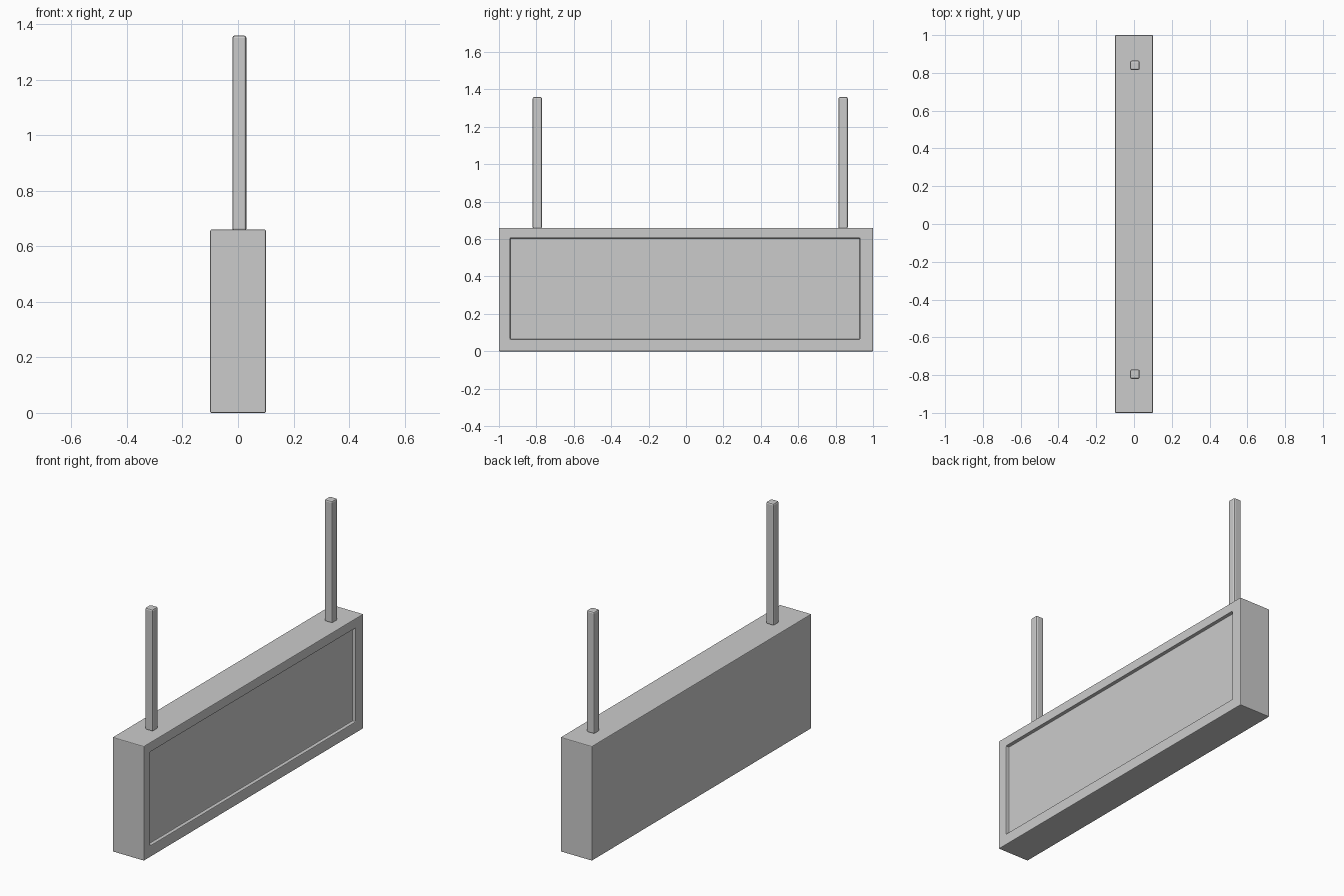
import bpy, bmesh

if "Cube" in bpy.data.objects:
    bpy.data.objects.remove(bpy.data.objects["Cube"])


def finish(bm, name, bevel, segments):
    bmesh.ops.recalc_face_normals(bm, faces=bm.faces[:])
    mesh = bpy.data.meshes.new(name)
    bm.to_mesh(mesh)
    bm.free()
    ob = bpy.data.objects.new(name, mesh)
    bpy.context.collection.objects.link(ob)
    mod = ob.modifiers.new("bevel", 'BEVEL')
    mod.width = bevel
    mod.segments = segments
    mod.limit_method = 'ANGLE'
    return ob


def box(lo, hi):
    bm = bmesh.new()
    bmesh.ops.create_cube(bm, size=1)
    for v in bm.verts:
        v.co = [lo[i] if v.co[i] < 0 else hi[i] for i in range(3)]
    return bm


# Sign case with a recessed display panel on the +x side
bm = box((-0.1, -1, 0), (0.1, 1, 0.66))
front = max(bm.faces, key=lambda f: f.calc_center_median().x)
bmesh.ops.inset_individual(bm, faces=[front], thickness=0.05)
for v in front.verts:
    v.co.y = -0.94 if v.co.y < 0 else 0.93
    v.co.z = 0.065 if v.co.z < 0.33 else 0.605
wall = bmesh.ops.extrude_discrete_faces(bm, faces=[front])["faces"][0]
for v in wall.verts:
    v.co.x -= 0.02
finish(bm, "sign_case", 0.004, 2)

# Two hanging posts
for name, y in (("near_post", -0.795), ("far_post", 0.84)):
    bm = box((-0.02, y - 0.025, 0.655), (0.03, y + 0.025, 1.36))
    finish(bm, name, 0.009, 2)
